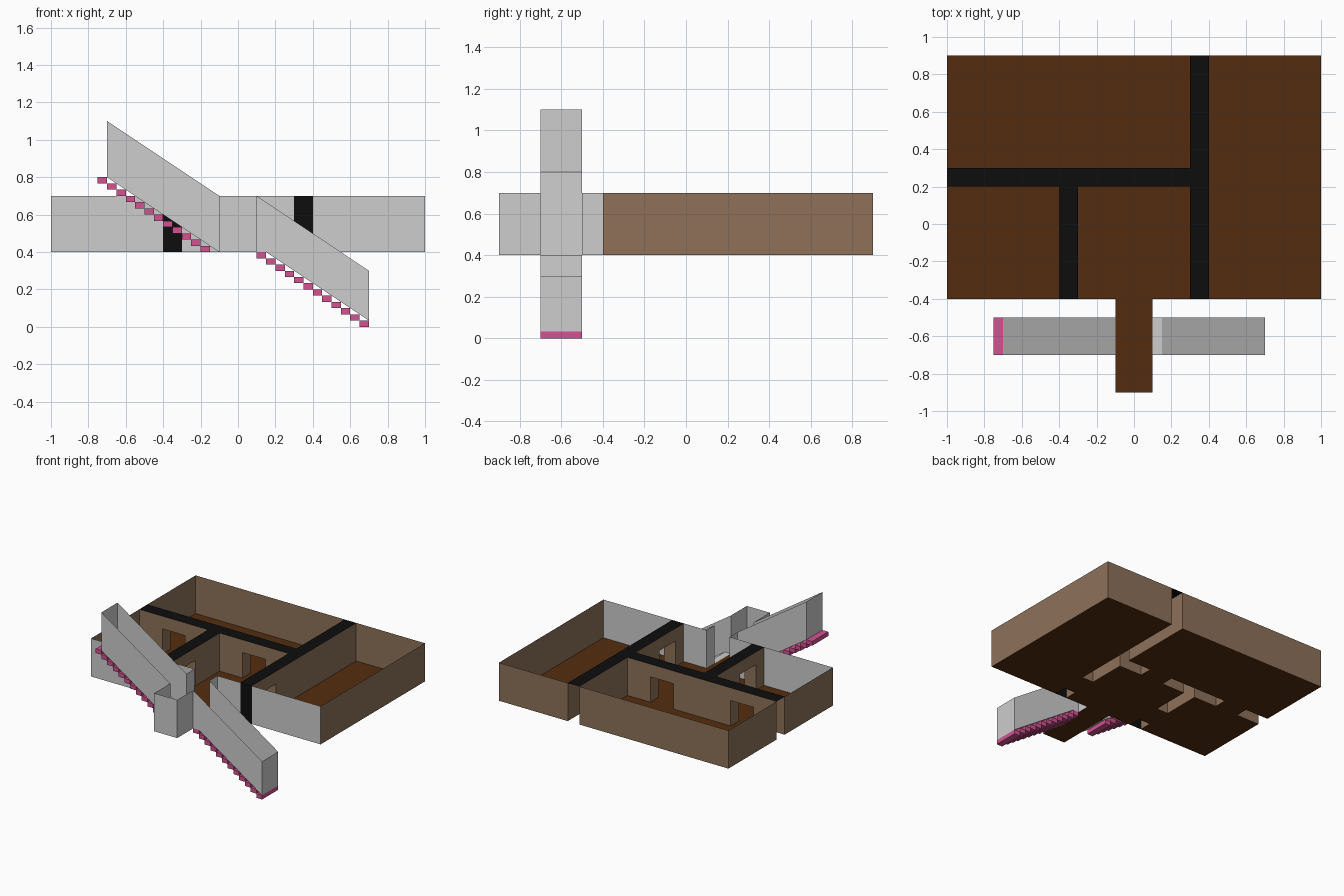
import bpy, bmesh

if "Cube" in bpy.data.objects:
    bpy.data.objects.remove(bpy.data.objects["Cube"])

FLOOR, TOP, DOOR = 0.4, 0.7, 0.6      # floor height, wall top, door head
S = 0.4 / 12                          # stair riser


def srgb(name, *rgb):
    m = bpy.data.materials.new(name)
    lin = [(c / 255 / 12.92) if c < 11 else ((c / 255 + 0.055) / 1.055) ** 2.4 for c in rgb]
    m.diffuse_color = (*lin, 1)
    m.use_nodes = True
    m.node_tree.nodes["Principled BSDF"].inputs["Base Color"].default_value = m.diffuse_color
    return m


BROWN = srgb("wall brown", 142, 113, 90)
GREY = srgb("light grey", 205, 205, 205)
FLOORING = srgb("floor brown", 84, 44, 14)
BLACK = srgb("wall top black", 13, 13, 13)
PINK = srgb("step pink", 210, 82, 145)


def make(name, polys, mat):
    """One object from a list of flat polygons."""
    bm = bmesh.new()
    for p in polys:
        bm.faces.new([bm.verts.new(v) for v in p])
    bmesh.ops.remove_doubles(bm, verts=bm.verts, dist=1e-5)
    me = bpy.data.meshes.new(name)
    bm.to_mesh(me)
    bm.free()
    me.materials.append(mat)
    ob = bpy.data.objects.new(name, me)
    bpy.context.collection.objects.link(ob)
    return ob


def flat(x0, x1, y0, y1, z, up=True):
    p = [(x0, y0, z), (x1, y0, z), (x1, y1, z), (x0, y1, z)]
    return p if up else p[::-1]


def panel(axis, pos, a, b, z0=FLOOR, z1=TOP, facing=1):
    """Upright sheet at axis = pos, running from a to b, facing + or - axis."""
    if axis == "x":
        p = [(pos, a, z0), (pos, b, z0), (pos, b, z1), (pos, a, z1)]
    else:
        p = [(b, pos, z0), (a, pos, z0), (a, pos, z1), (b, pos, z1)]
    return p if facing > 0 else p[::-1]


def doored(axis, pos, a, b, doors, facing):
    """Upright sheet with door openings cut out."""
    out, at = [], a
    for d0, d1 in doors:
        out += [panel(axis, pos, at, d0, facing=facing),
                panel(axis, pos, d0, d1, DOOR, TOP, facing)]
        at = d1
    return out + [panel(axis, pos, at, b, facing=facing)]


def door_lining(axis, c0, c1, d0, d1):
    """Jambs and head between the two sheets of a hollow wall."""
    other = "y" if axis == "x" else "x"
    r = (c0, c1, d0, d1) if axis == "x" else (d0, d1, c0, c1)
    return [panel(other, d0, c0, c1, FLOOR, DOOR, 1),
            panel(other, d1, c0, c1, FLOOR, DOOR, -1),
            flat(*r, DOOR, up=False)]


SIDE = [(-0.3, -0.1)]
BACK = [(-0.8, -0.6), (-0.1, 0.1)]

# Room floors, door thresholds and the entrance landing
make("floor", [flat(*r, FLOOR) for r in (
    (-1, 0.3, 0.3, 0.9), (0.4, 1, -0.4, 0.9), (-1, -0.4, -0.4, 0.2), (-0.3, 0.3, -0.4, 0.2),
    (0.3, 0.4, -0.3, -0.1), (-0.4, -0.3, -0.3, -0.1),
    (-0.8, -0.6, 0.2, 0.3), (-0.1, 0.1, 0.2, 0.3), (-0.1, 0.1, -0.9, -0.4))], FLOORING)

# Outer walls on the back and sides
make("outer_walls", [
    panel("y", 0.9, -1, 0.3), panel("y", 0.9, 0.4, 1), panel("x", 1, -0.4, 0.9),
    panel("x", -1, -0.4, 0.2, facing=-1), panel("x", -1, 0.3, 0.9, facing=-1)], BROWN)

# Grey front wall, open at the entrance
make("front_wall", [panel("y", -0.4, a, b, facing=-1) for a, b in (
    (-1, -0.4), (-0.3, -0.1), (0.1, 0.3), (0.4, 1))], GREY)

# Hollow partition walls with doorways
make("long_partition",
     doored("y", 0.2, -1, -0.4, BACK[:1], -1) + doored("y", 0.2, -0.3, 0.3, BACK[1:], -1)
     + doored("y", 0.3, -1, 0.3, BACK, 1)
     + [q for d in BACK for q in door_lining("y", 0.2, 0.3, *d)], BROWN)
make("right_partition",
     doored("x", 0.3, -0.4, 0.2, SIDE, -1) + [panel("x", 0.3, 0.3, 0.9, facing=-1)]
     + doored("x", 0.4, -0.4, 0.9, SIDE, 1) + door_lining("x", 0.3, 0.4, *SIDE[0]), BROWN)
make("left_partition",
     doored("x", -0.4, -0.4, 0.2, SIDE, -1) + doored("x", -0.3, -0.4, 0.2, SIDE, 1)
     + door_lining("x", -0.4, -0.3, *SIDE[0]), BROWN)

# Black caps on the partitions and their front ends
make("partition_caps", [
    flat(0.3, 0.4, -0.4, 0.9, TOP), flat(-1, 0.3, 0.2, 0.3, TOP),
    flat(-0.4, -0.3, -0.4, 0.2, TOP),
    panel("y", -0.4, 0.3, 0.4, facing=-1), panel("y", -0.4, -0.4, -0.3, facing=-1)], BLACK)

# Landing walls, open where the stairs arrive
make("landing_walls", [panel("y", -0.9, -0.1, 0.1, facing=-1)] + [
    panel("x", s * 0.1, a, b, facing=s)
    for s in (-1, 1) for a, b in ((-0.9, -0.7), (-0.5, -0.4))], GREY)


def stair_channel(name, side, bottom):
    """Side walls from an x-z profile, a floor along its bottom edge, and an end wall."""
    polys = [[(x, -0.7, z) for x, z in side], [(x, -0.5, z) for x, z in side[::-1]]]
    for (xa, za), (xb, zb) in zip(bottom, bottom[1:]):
        polys.append([(xa, -0.7, za), (xb, -0.7, zb), (xb, -0.5, zb), (xa, -0.5, za)])
    return make(name, polys, GREY)


stair_channel("upper_stair_channel",
              [(-0.1, 0.7), (-0.7, 1.1), (-0.7, 0.8), (-0.1, 0.4)],
              [(-0.7, 1.1), (-0.7, 0.8), (-0.1, 0.4)])
stair_channel("lower_stair_channel",
              [(0.1, 0.4), (0.15, 0.4), (0.7, S), (0.7, 0.3), (0.1, 0.7)],
              [(0.1, 0.4), (0.15, 0.4), (0.7, S), (0.7, 0.3)])


def steps(name, x0, z0, dx):
    """Twelve block steps starting at x0, z0."""
    polys = []
    for i in range(12):
        x, z = x0 + dx * i, z0 + (S if dx < 0 else -S) * i
        polys += [flat(x, x + 0.05, -0.7, -0.5, z, False), flat(x, x + 0.05, -0.7, -0.5, z + S),
                  panel("y", -0.7, x, x + 0.05, z, z + S, -1),
                  panel("y", -0.5, x, x + 0.05, z, z + S),
                  panel("x", x, -0.7, -0.5, z, z + S, -1),
                  panel("x", x + 0.05, -0.7, -0.5, z, z + S)]
    make(name, polys, PINK)


steps("upper_steps", -0.2, 0.4, -0.05)
steps("lower_steps", 0.1, 0.4 - S, 0.05)
